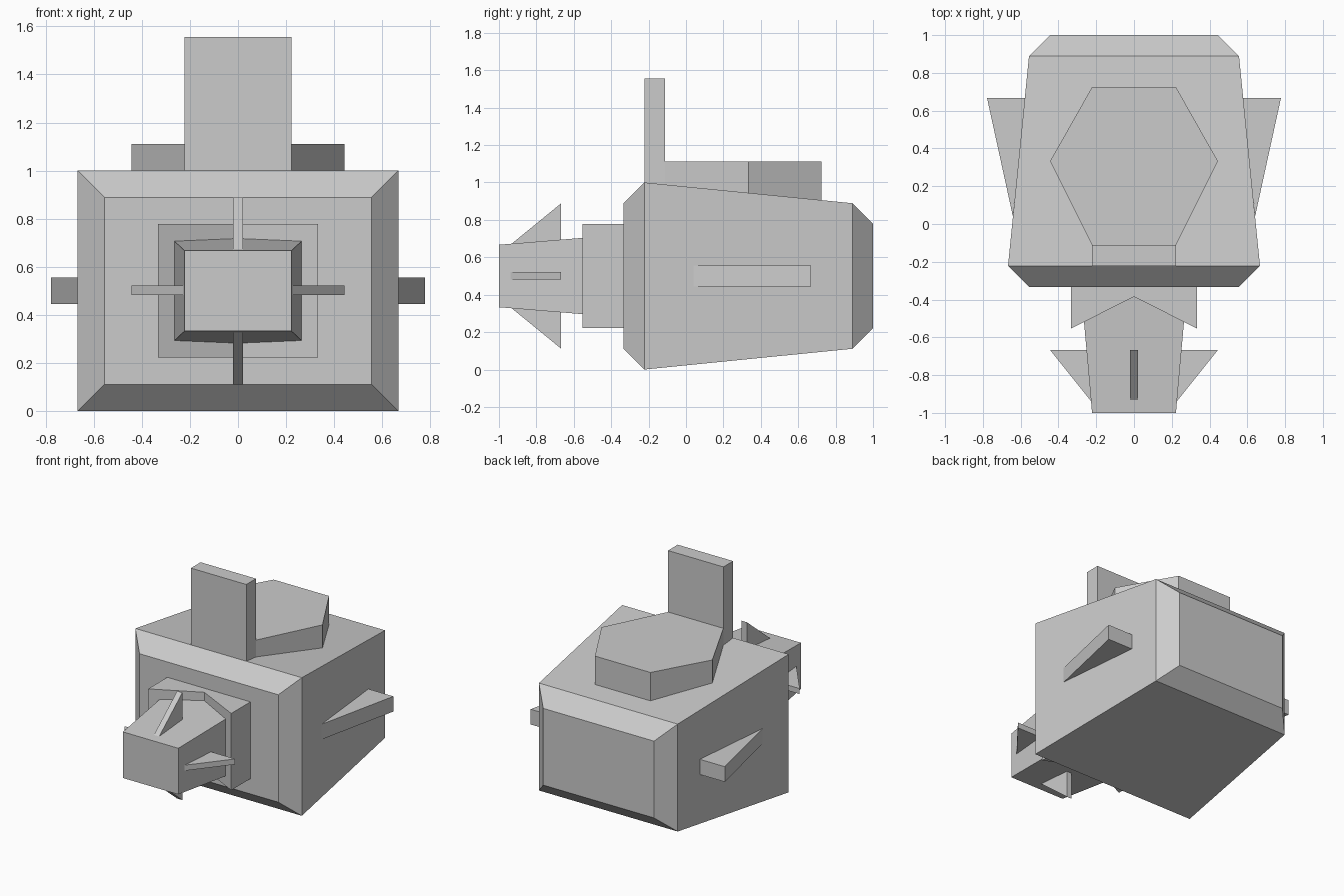
import bpy, bmesh
from mathutils import Vector

if "Cube" in bpy.data.objects:
    bpy.data.objects.remove(bpy.data.objects["Cube"])


def finish(name, bm):
    bmesh.ops.recalc_face_normals(bm, faces=bm.faces[:])
    mesh = bpy.data.meshes.new(name)
    bm.to_mesh(mesh)
    bm.free()
    obj = bpy.data.objects.new(name, mesh)
    bpy.context.collection.objects.link(obj)
    return obj


def loft(name, rings):
    """Skin a list of matching point loops and cap both ends."""
    bm = bmesh.new()
    loops = [[bm.verts.new(p) for p in ring] for ring in rings]
    n = len(loops[0])
    for a, b in zip(loops, loops[1:]):
        for i in range(n):
            j = (i + 1) % n
            bm.faces.new((a[i], a[j], b[j], b[i]))
    bm.faces.new(loops[0])
    bm.faces.new(loops[-1])
    return finish(name, bm)


def box_ring(y, w, h):
    """Rectangle across the length, centred on z = 0.5."""
    return [(-w, y, .5 - h), (w, y, .5 - h), (w, y, .5 + h), (-w, y, .5 + h)]


def prism(name, outline, z0, z1):
    return loft(name, [[(x, y, z) for x, y in outline] for z in (z0, z1)])


def mirror(obj, axis, centre):
    mod = obj.modifiers.new("Mirror", 'MIRROR')
    mod.use_axis = [i == axis for i in range(3)]
    mod.use_mirror_merge = False
    mod.mirror_object = centre


# Centre line used by the mirrored fins
centre = bpy.data.objects.new("fin_centre", None)
centre.location = Vector((0, 0, .5))
centre.hide_render = True
bpy.context.collection.objects.link(centre)

# Bevelled, tapering body
loft("body", [box_ring(-.333, .556, .389), box_ring(-.222, .667, .5),
              box_ring(.889, .556, .389), box_ring(1, .444, .278)])

# Collar with a V-cut front, and the nozzle set into it
prism("collar", [(-.333, -.333), (-.333, -.553), (0, -.385),
                 (.333, -.553), (.333, -.333)], .222, .778)
loft("nozzle", [box_ring(-1, .222, .167), box_ring(-.333, .281, .222)])

# Hexagonal pad and upright plate on top
prism("top_pad", [(.444, .333), (.222, .725), (-.222, .725),
                  (-.444, .333), (-.222, -.111), (.222, -.111)], .89, 1.111)
prism("upright_plate", [(-.222, -.222), (.222, -.222),
                        (.222, -.111), (-.222, -.111)], .95, 1.556)

# Side wings on the body
wing = prism("side_wings", [(.641, .04), (.778, .667), (.578, .667)], .445, .555)
mirror(wing, 0, centre)

# Four small fins around the nozzle
fin = prism("nozzle_side_fins", [(.226, -.94), (.444, -.667), (.245, -.667)],
            .482, .522)
mirror(fin, 0, centre)
profile = [(-.935, .67), (-.667, .889), (-.667, .69)]
fin = loft("nozzle_upright_fins",
           [[(x, y, z) for y, z in profile] for x in (-.021, .021)])
mirror(fin, 2, centre)
